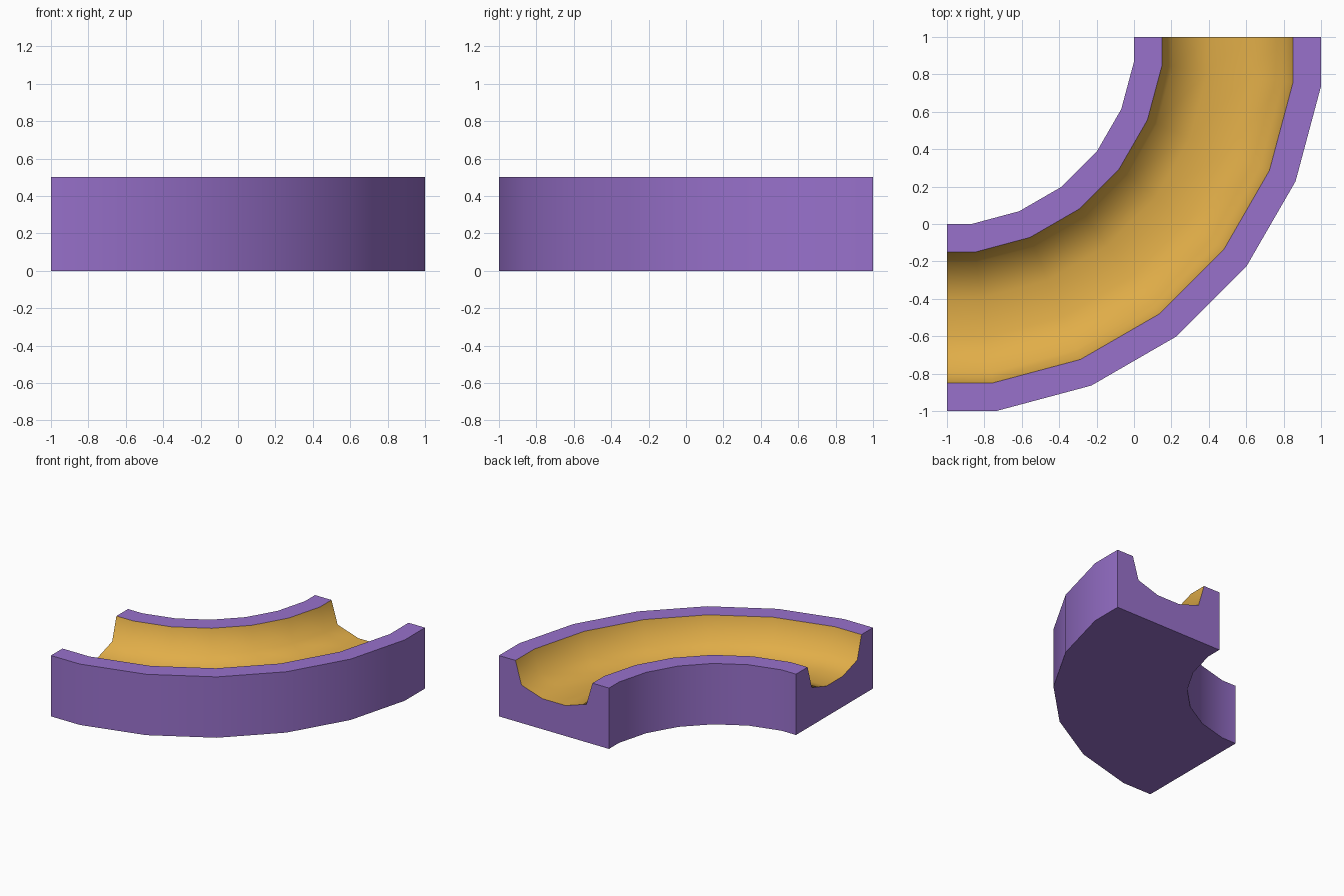
import bpy, bmesh, math

if "Cube" in bpy.data.objects:
    bpy.data.objects.remove(bpy.data.objects["Cube"])


def material(name, rgb):
    m = bpy.data.materials.new(name)
    m.diffuse_color = (*rgb, 1.0)
    m.use_nodes = True
    m.node_tree.nodes["Principled BSDF"].inputs["Base Color"].default_value = m.diffuse_color
    return m


purple = material("purple", (0.315, 0.165, 0.60))
gold = material("gold", (0.75, 0.42, 0.065))

# Cross-section as (distance from inner wall, height); groove is the middle run
groove = [(0.15, 0.5), (0.205, 0.312), (0.395, 0.251),
          (0.605, 0.251), (0.795, 0.312), (0.85, 0.5)]
profile = [(0, 0), (0, 0.5)] + groove + [(1, 0.5), (1, 0)]
n = len(profile)

# Quarter turn about (-1, 1): cut ends at 0 and 90, corners every 15 degrees
angles = [0] + [7.5 + 15 * i for i in range(6)] + [90]
bm = bmesh.new()
rings = []
for a in angles:
    t = math.radians(a)
    k = 1 if a in (0, 90) else 1 / math.cos(math.radians(7.5))
    rings.append([bm.verts.new((-1 + (1 + r) * k * math.sin(t),
                                1 - (1 + r) * k * math.cos(t), z))
                  for r, z in profile])

# Walls, rims, underside and gold groove
for p, q in zip(rings, rings[1:]):
    for i in range(n):
        j = (i + 1) % n
        f = bm.faces.new((p[i], p[j], q[j], q[i]))
        f.material_index = 1 if 2 <= i <= 6 else 0

# Flat end caps
bm.faces.new(rings[0])
bm.faces.new(rings[-1])
bmesh.ops.recalc_face_normals(bm, faces=bm.faces)

mesh = bpy.data.meshes.new("curved_channel")
bm.to_mesh(mesh)
bm.free()
mesh.materials.append(purple)
mesh.materials.append(gold)
channel = bpy.data.objects.new("curved_channel", mesh)
bpy.context.collection.objects.link(channel)

# Smooth bends and groove, crisp rims and ends
bpy.context.view_layer.objects.active = channel
channel.select_set(True)
bpy.ops.object.shade_smooth_by_angle(angle=math.radians(65))
